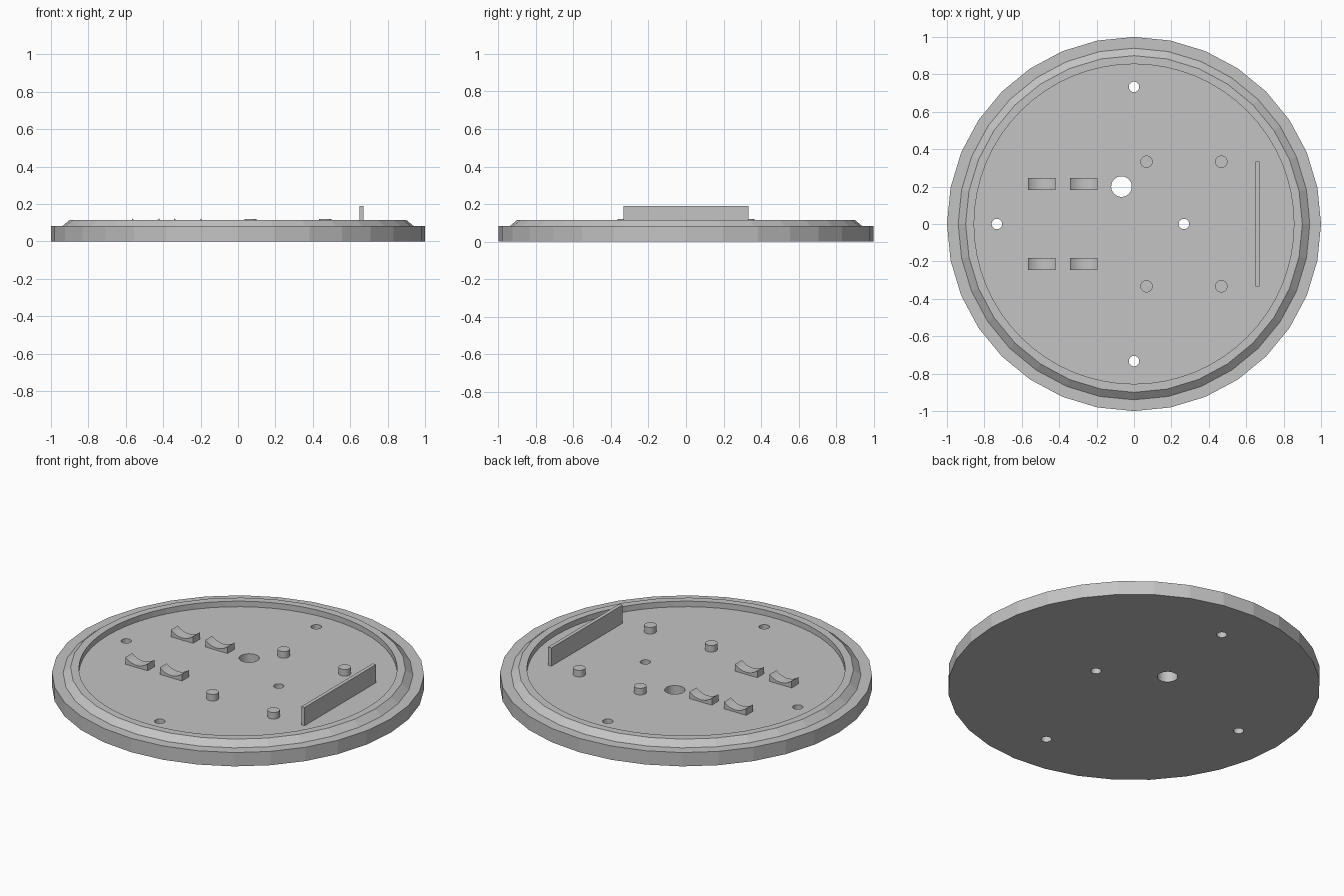
import bpy
import bmesh
import math
from mathutils import Matrix

cube = bpy.data.objects.get("Cube")
if cube:
    bpy.data.objects.remove(cube, do_unlink=True)

FLOOR = 0.082   # top of the base disc and of the pocket floor
SINK = 0.01     # overlap of raised parts into the floor

grey = bpy.data.materials.new("light grey")
grey.use_nodes = True
grey.diffuse_color = (0.55, 0.55, 0.55, 1)
grey.node_tree.nodes["Principled BSDF"].inputs["Base Color"].default_value = grey.diffuse_color


def add_object(name, bm):
    bmesh.ops.recalc_face_normals(bm, faces=bm.faces)
    mesh = bpy.data.meshes.new(name)
    bm.to_mesh(mesh)
    bm.free()
    mesh.materials.append(grey)
    obj = bpy.data.objects.new(name, mesh)
    bpy.context.collection.objects.link(obj)
    return obj


def add_cylinder(bm, x, y, radius, z0, z1, sides):
    bmesh.ops.create_cone(bm, cap_ends=True, segments=sides, radius1=radius, radius2=radius,
                          depth=z1 - z0, matrix=Matrix.Translation((x, y, (z0 + z1) / 2)))


def lathe(name, profile, sides):
    bm = bmesh.new()
    rings = [[bm.verts.new((r * math.cos(a), r * math.sin(a), z))
              for a in (2 * math.pi * i / sides for i in range(sides))]
             for r, z in profile]
    for low, high in zip(rings, rings[1:]):
        for i in range(sides):
            j = (i + 1) % sides
            bm.faces.new((low[i], low[j], high[j], high[i]))
    bm.faces.new(rings[0])
    bm.faces.new(rings[-1])
    return add_object(name, bm)


def cut(target, cutter):
    mod = target.modifiers.new(cutter.name, 'BOOLEAN')
    mod.operation = 'DIFFERENCE'
    mod.solver = 'EXACT'
    mod.object = cutter
    cutter.hide_render = True
    cutter.hide_set(True)
    cutter.display_type = 'WIRE'


# Round base with a stepped, chamfered rim
base = lathe("base_plate", [(1, 0), (1, FLOOR), (0.94, FLOOR), (0.90, 0.115)], 32)

# Shallow round pocket inside the rim
bm = bmesh.new()
add_cylinder(bm, 0, 0, 0.855, FLOOR, 0.3, 64)
pocket = add_object("pocket_cutter", bm)

# Screw holes and the larger cable hole
bm = bmesh.new()
for x, y, r in [(0, 0.733, 0.028), (0, -0.733, 0.028), (-0.733, 0, 0.028),
                (0.267, 0, 0.028), (-0.067, 0.2, 0.055)]:
    add_cylinder(bm, x, y, r, -0.1, 0.3, 32)
holes = add_object("hole_cutter", bm)

cut(base, pocket)
cut(base, holes)
bpy.context.view_layer.update()

# Apply the cuts so the base is a finished mesh, then drop the cutters
graph = bpy.context.evaluated_depsgraph_get()
finished = bpy.data.meshes.new_from_object(base.evaluated_get(graph))
base.modifiers.clear()
base.data = finished
for helper in (pocket, holes):
    bpy.data.objects.remove(helper, do_unlink=True)

# Four mounting posts
for side, sy in (("left", 1), ("right", -1)):
    for n, x in enumerate((0.067, 0.467), 1):
        bm = bmesh.new()
        add_cylinder(bm, x, sy * 0.333, 0.033, FLOOR - SINK, 0.121, 32)
        add_object(f"post_{side}_{n}", bm)

# Upright divider wall
bm = bmesh.new()
bmesh.ops.create_cube(bm, size=1, matrix=Matrix.Translation((0.66, 0, (FLOOR - SINK + 0.19) / 2))
                      @ Matrix.Diagonal((0.022, 0.667, 0.19 - FLOOR + SINK, 1)))
add_object("divider_wall", bm)


# Four cradles with a hollow, curved top
def cradle(name, x, y, half=0.073, depth=0.065, top=0.123, sag=0.028, steps=12):
    radius = (half ** 2 + sag ** 2) / (2 * sag)
    sweep = math.asin(half / radius)
    outline = [(x - half, FLOOR - SINK), (x + half, FLOOR - SINK)]
    for i in range(steps + 1):
        a = sweep * (1 - 2 * i / steps)
        outline.append((x + radius * math.sin(a), top - sag + radius * (1 - math.cos(a))))
    bm = bmesh.new()
    face = bm.faces.new([bm.verts.new((px, y - depth / 2, pz)) for px, pz in outline])
    extruded = bmesh.ops.extrude_face_region(bm, geom=[face], use_keep_orig=True)
    moved = [v for v in extruded["geom"] if isinstance(v, bmesh.types.BMVert)]
    bmesh.ops.translate(bm, verts=moved, vec=(0, depth, 0))
    add_object(name, bm)


for side, sy in (("left", 1), ("right", -1)):
    for n, x in enumerate((-0.494, -0.268), 1):
        cradle(f"cradle_{side}_{n}", x, sy * 0.213)
